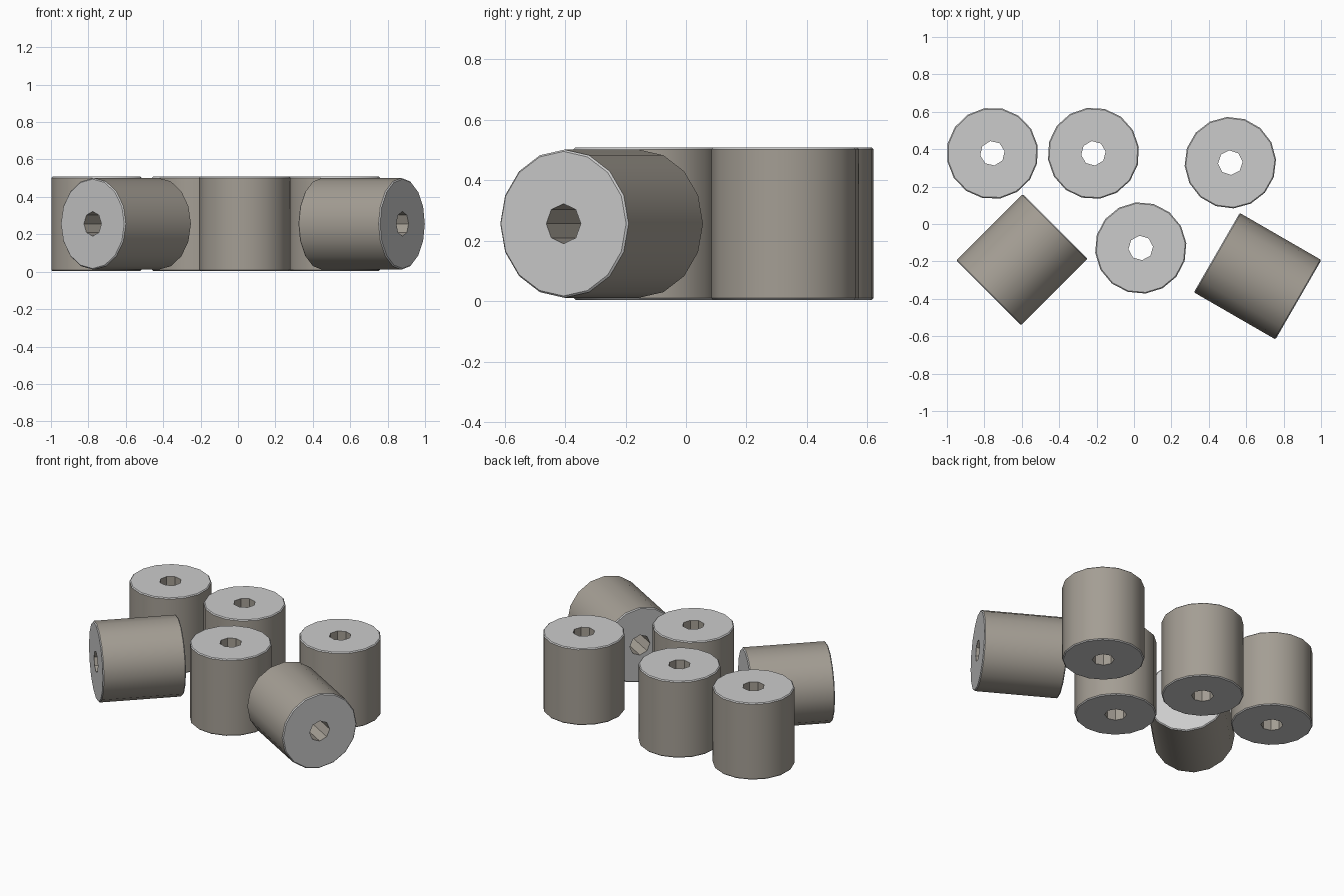
import bpy, bmesh
from math import cos, sin, pi, radians
from mathutils import Matrix

if "Cube" in bpy.data.objects:
    bpy.data.objects.remove(bpy.data.objects["Cube"])

R, BORE, H, CH = 0.245, 0.066, 0.504, 0.006   # radius, bore radius, length, rim chamfer
N = 16                                        # outer sides, bore has half as many


def material(name, rgb):
    m = bpy.data.materials.new(name)
    m.diffuse_color = (*rgb, 1)
    m.use_nodes = True
    m.node_tree.nodes["Principled BSDF"].inputs["Base Color"].default_value = m.diffuse_color
    return m


side_mat = material("warm_grey_side", (0.37, 0.34, 0.295))
end_mat = material("light_grey_end", (0.60, 0.60, 0.60))


def roller(name, matrix):
    bm = bmesh.new()

    def ring(r, z, n):
        return [bm.verts.new((r * cos(2 * pi * i / n), r * sin(2 * pi * i / n), z))
                for i in range(n)]

    def band(a, b, mat):
        n = len(a)
        for i in range(n):
            j = (i + 1) % n
            bm.faces.new((a[i], a[j], b[j], b[i])).material_index = mat

    h = H / 2
    # outer wall with chamfered rims
    rings = [ring(R - CH, -h, N), ring(R, -h + CH, N), ring(R, h - CH, N), ring(R - CH, h, N)]
    band(rings[0], rings[1], 1)
    band(rings[1], rings[2], 0)
    band(rings[2], rings[3], 1)
    # through bore
    lo, hi = ring(BORE, -h, N // 2), ring(BORE, h, N // 2)
    band(hi, lo, 0)
    # flat ends between rim and bore
    for outer, inner in ((rings[0], lo), (rings[3], hi)):
        for i in range(N // 2):
            j = (i + 1) % (N // 2)
            f = bm.faces.new((outer[2 * i], outer[2 * i + 1], outer[(2 * i + 2) % N],
                              inner[j], inner[i]))
            f.material_index = 1
    bmesh.ops.recalc_face_normals(bm, faces=bm.faces)
    mesh = bpy.data.meshes.new(name)
    bm.to_mesh(mesh)
    bm.free()
    mesh.materials.append(side_mat)
    mesh.materials.append(end_mat)
    ob = bpy.data.objects.new(name, mesh)
    bpy.context.collection.objects.link(ob)
    ob.matrix_world = matrix
    bpy.ops.object.select_all(action='DESELECT')
    ob.select_set(True)
    bpy.context.view_layer.objects.active = ob
    bpy.ops.object.shade_smooth_by_angle(angle=radians(30))


# upright rollers: x, y, turn
for k, (x, y, a) in enumerate([(-0.757, 0.378, 10), (-0.217, 0.378, 8),
                               (0.515, 0.328, 4), (0.036, -0.128, 6)]):
    roller(f"upright_roller_{k + 1}",
           Matrix.Translation((x, y, 0.256)) @ Matrix.Rotation(radians(a), 4, 'Z'))

# lying rollers: x, y, heading of the axis
for k, (x, y, a) in enumerate([(-0.599, -0.191, 45), (0.661, -0.279, -30)]):
    roller(f"lying_roller_{k + 1}",
           Matrix.Translation((x, y, 0.256)) @ Matrix.Rotation(radians(a), 4, 'Z')
           @ Matrix.Rotation(radians(90), 4, 'Y'))
